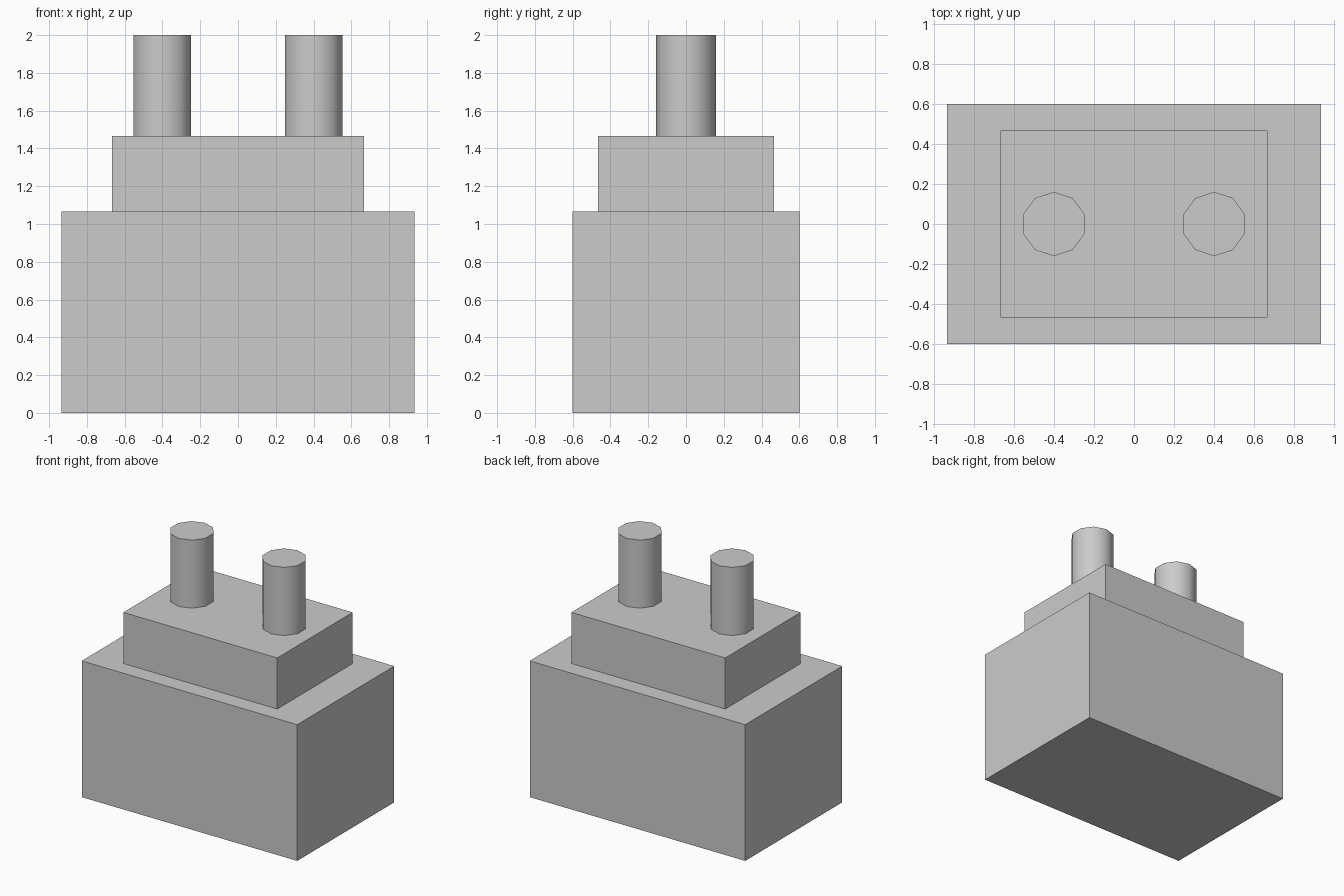
import bpy, math

if "Cube" in bpy.data.objects:
    bpy.data.objects.remove(bpy.data.objects["Cube"])


def box(name, sx, sy, z0, z1):
    bpy.ops.mesh.primitive_cube_add(size=1, location=(0, 0, (z0 + z1) / 2))
    ob = bpy.context.object
    ob.name = name
    ob.scale = (sx, sy, z1 - z0)
    bpy.ops.object.transform_apply(location=False, rotation=False, scale=True)
    return ob


def post(name, x, z0, z1):
    bpy.ops.mesh.primitive_cylinder_add(vertices=10, radius=0.16, depth=z1 - z0,
                                        location=(x, 0, (z0 + z1) / 2))
    bpy.context.object.name = name
    # smooth sides, sharp rims
    bpy.ops.object.shade_smooth_by_angle(angle=math.radians(45))


BASE_TOP, STEP_TOP, POST_TOP = 1.0667, 1.4667, 2.0

# Stacked body blocks
box("base_block", 1.8667, 1.2, 0, BASE_TOP)
box("upper_block", 1.3333, 0.9333, BASE_TOP, STEP_TOP)

# Pair of upright posts
for side, x in (("left", -0.4), ("right", 0.4)):
    post(side + "_post", x, STEP_TOP, POST_TOP)
